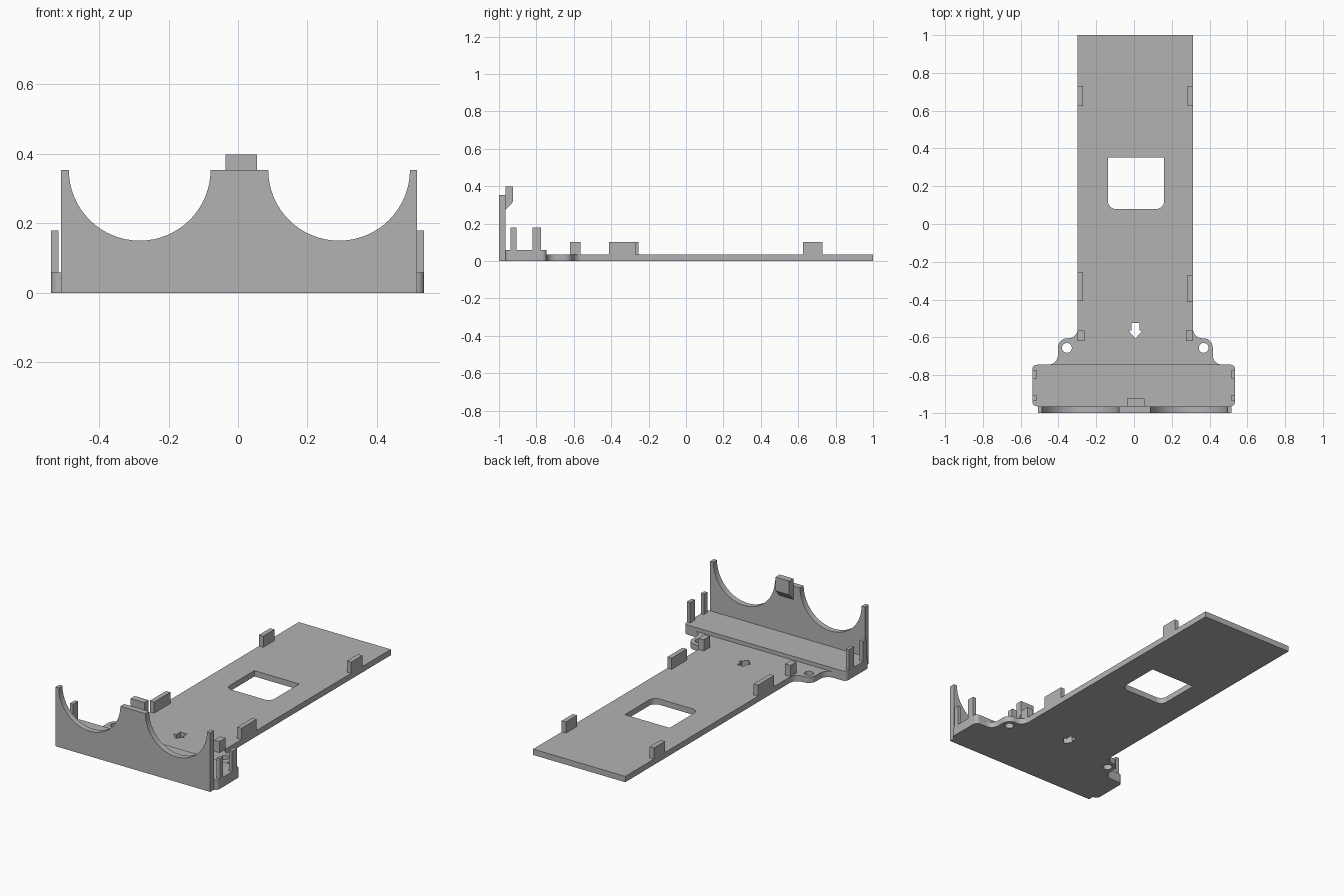
import bpy, bmesh
from math import sin, cos, radians
from mathutils import Matrix

cube = bpy.data.objects.get("Cube")
if cube:
    bpy.data.objects.remove(cube, do_unlink=True)

GREY = (0.45, 0.45, 0.45, 1)
mat = bpy.data.materials.new("matte grey")
mat.use_nodes = True
mat.diffuse_color = GREY
mat.node_tree.nodes["Principled BSDF"].inputs["Base Color"].default_value = GREY


def arc(cx, cy, r, start, end, n=8):
    """Points along a circular arc, angles in degrees."""
    angles = [radians(start + (end - start) * i / n) for i in range(n + 1)]
    return [(cx + r * cos(a), cy + r * sin(a)) for a in angles]


def prism(name, loops, low, high, axis="Z"):
    """Extrude an outline (and its hole loops) between two levels of an axis."""
    bm = bmesh.new()
    for loop in loops:
        verts = [bm.verts.new((u, v, low)) for u, v in loop]
        for a, b in zip(verts, verts[1:] + verts[:1]):
            bm.edges.new((a, b))
    bmesh.ops.triangle_fill(bm, edges=bm.edges[:], use_beauty=True)
    top = bmesh.ops.extrude_face_region(bm, geom=bm.faces[:])["geom"]
    moved = [g for g in top if isinstance(g, bmesh.types.BMVert)]
    bmesh.ops.translate(bm, verts=moved, vec=(0, 0, high - low))
    # Y: outline is (x, z); X: outline is (y, z)
    if axis == "Y":
        bm.transform(Matrix(((1, 0, 0, 0), (0, 0, 1, 0), (0, 1, 0, 0), (0, 0, 0, 1))))
    elif axis == "X":
        bm.transform(Matrix(((0, 0, 1, 0), (1, 0, 0, 0), (0, 1, 0, 0), (0, 0, 0, 1))))
    bmesh.ops.recalc_face_normals(bm, faces=bm.faces[:])
    mesh = bpy.data.meshes.new(name)
    bm.to_mesh(mesh)
    bm.free()
    mesh.materials.append(mat)
    obj = bpy.data.objects.new(name, mesh)
    bpy.context.collection.objects.link(obj)
    bpy.context.view_layer.objects.active = obj
    obj.select_set(True)
    bpy.ops.object.shade_smooth_by_angle(angle=radians(30))
    obj.select_set(False)
    return obj


def box(name, x0, x1, y0, y1, z0, z1):
    return prism(name, [[(x0, y0), (x1, y0), (x1, y1), (x0, y1)]], z0, z1)


MID = 0.007       # centre line of the long tray
FLOOR = 0.035     # tray thickness
BASE = 0.058      # raised base thickness
BASE_Y = -0.745   # back edge of the raised base
WALL_Y = -0.965   # back face of the front wall

# Long tray with screw ears, window, arrow cutout and screw holes
ear = (arc(0.46, -0.695, 0.05, 270, 180)
       + arc(0.36, -0.655, 0.05, 0, 90)
       + arc(0.355, -0.555, 0.05, 270, 180))
half = [(x, y) for x, y in ear] + [(0.305, 1)]
outline = [(MID + x, y) for x, y in half] + [(MID - x, y) for x, y in reversed(half)]
window = ([(-0.138, 0.352)] + arc(-0.098, 0.12, 0.04, 180, 270)
          + arc(0.119, 0.12, 0.04, 270, 360) + [(0.159, 0.352)])
arrow_half = [(0.021, -0.524), (0.021, -0.563), (0.038, -0.563)]
arrow = ([(MID + x, y) for x, y in arrow_half] + [(MID, -0.606)]
         + [(MID - x, y) for x, y in reversed(arrow_half)])
holes = [arc(MID + s * 0.362, -0.656, 0.026, 0, 345, 23) for s in (-1, 1)]
prism("tray", [outline, window, arrow] + holes, 0, FLOOR)

# Raised base with rounded corners
L, R, r = -0.538, 0.536, 0.025
base = (arc(R - r, BASE_Y - r, r, 0, 90) + arc(L + r, BASE_Y - r, r, 90, 180)
        + arc(L + r, WALL_Y + r, r, 180, 270) + arc(R - r, WALL_Y + r, r, 270, 360))
prism("raised_base", [base], 0, BASE)

# Front wall with two round cradles
TOP = 0.354
wall = ([(-0.509, 0), (-0.509, TOP)] + arc(-0.283, TOP, 0.204, 180, 360, 32)
        + arc(0.291, TOP, 0.204, 180, 360, 32) + [(0.516, TOP), (0.516, 0)])
prism("front_wall", [wall], -1, WALL_Y, "Y")

# Hooked tab behind the wall centre
tab = [(WALL_Y, 0.273), (-0.925, 0.316), (-0.925, 0.398), (WALL_Y, 0.398)]
prism("centre_tab", [tab], -0.036, 0.055, "X")

# Thin posts at the base ends
for side, x0, x1 in (("right", L, L + 0.021), ("left", R - 0.021, R)):
    box(side + "_front_post", x0, x1, -0.937, -0.905, BASE, 0.18)
    box(side + "_back_post", x0, x1, -0.82, -0.774, BASE, 0.18)

# Retaining clips along the tray edges: name, thickness, y range per side
clips = (("front", 0.036, (-0.619, -0.563), (-0.619, -0.563)),
         ("middle", 0.028, (-0.407, -0.255), (-0.413, -0.27)),
         ("back", 0.028, (0.625, 0.73), (0.625, 0.73)))
for name, thick, right, left in clips:
    box("right_" + name + "_clip", MID - 0.305, MID - 0.305 + thick, *right, FLOOR, 0.102)
    box("left_" + name + "_clip", MID + 0.305 - thick, MID + 0.305, *left, FLOOR, 0.102)
